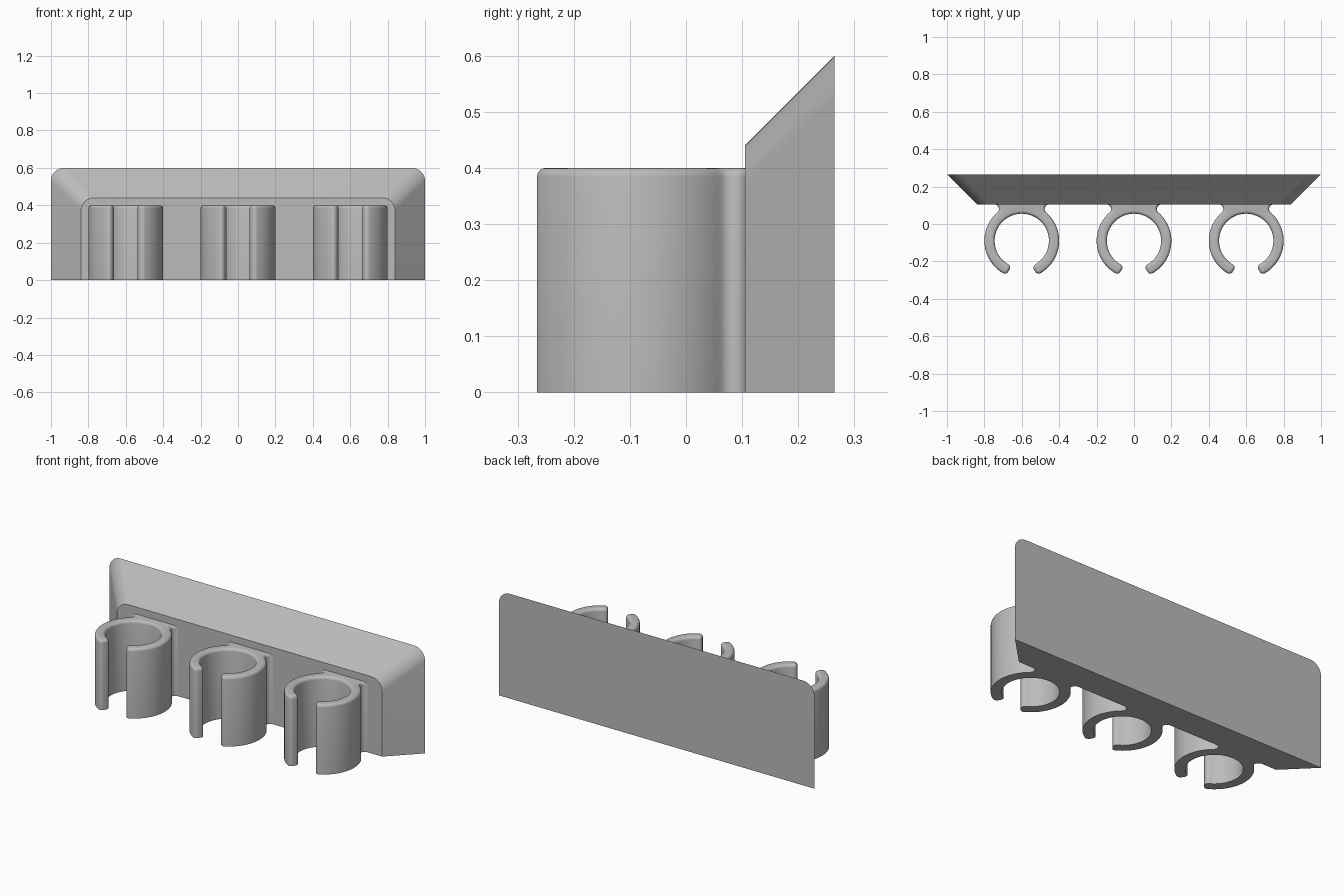
import bpy, bmesh
from math import sin, cos, radians, hypot, atan2, pi

if "Cube" in bpy.data.objects:
    bpy.data.objects.remove(bpy.data.objects["Cube"], do_unlink=True)

grey = bpy.data.materials.new("plain_grey")
grey.use_nodes = True
colour = (0.5, 0.5, 0.5, 1)
grey.diffuse_color = colour
grey.node_tree.nodes["Principled BSDF"].inputs["Base Color"].default_value = colour


def finish(bm, name, x=0):
    bmesh.ops.recalc_face_normals(bm, faces=bm.faces[:])
    mesh = bpy.data.meshes.new(name)
    bm.to_mesh(mesh)
    bm.free()
    mesh.materials.append(grey)
    obj = bpy.data.objects.new(name, mesh)
    obj.location.x = x
    bpy.context.collection.objects.link(obj)
    bpy.ops.object.select_all(action="DESELECT")
    obj.select_set(True)
    bpy.context.view_layer.objects.active = obj
    bpy.ops.object.shade_smooth_by_angle(angle=radians(35))
    return obj


def sweep(start, end, steps):
    return [start + (end - start) * i / steps for i in range(steps + 1)]


# Wall plate: rounded-top outline lofted outward at 45 degrees
FRONT, BACK, CORNER = 0.105, 0.265, 0.07


def plate_loop(bm, half_width, height, y):
    right = [(half_width, 0)]
    right += [(half_width - CORNER + CORNER * cos(a), height - CORNER + CORNER * sin(a))
              for a in sweep(0, pi / 2, 12)]
    outline = right + [(-x, z) for x, z in reversed(right)]
    return [bm.verts.new((x, y, z)) for x, z in outline]


bm = bmesh.new()
near = plate_loop(bm, 0.84, 0.44, FRONT)
far = plate_loop(bm, 1.0, 0.6, BACK)
bm.faces.new(near)
bm.faces.new(far)
for i in range(len(near)):
    j = (i + 1) % len(near)
    bm.faces.new((near[i], near[j], far[j], far[i]))
finish(bm, "wall_plate")

# Clip outline: open ring with rounded tips and a filleted neck
CY, INNER, OUTER, TIP, FILLET = -0.09, 0.145, 0.2, 0.02, 0.025
GAP = radians(30)


def polar(r, a):
    return (r * sin(a), CY - r * cos(a))


def clip_half():
    fy = FRONT - FILLET
    fx = ((OUTER + FILLET) ** 2 - (fy - CY) ** 2) ** 0.5
    pts = [polar(INNER, a) for a in sweep(pi, GAP, 40)]
    for t in sweep(0, pi / 2, 6)[1:]:
        r = INNER + TIP * (1 - cos(t))
        pts.append(polar(r, GAP - TIP * sin(t) / r))
    for t in sweep(pi / 2, 0, 6):
        r = OUTER - TIP * (1 - cos(t))
        pts.append(polar(r, GAP - TIP * sin(t) / r))
    touch = pi - atan2(fx, fy - CY)
    pts += [polar(OUTER, a) for a in sweep(GAP, touch, 32)[1:]]
    begin = atan2(CY - fy, -fx) + 2 * pi
    pts += [(fx + FILLET * cos(a), fy + FILLET * sin(a))
            for a in sweep(begin, pi / 2, 10)[1:]]
    # the root is buried in the plate
    pts.append((fx + FILLET, FRONT + 0.03))
    return pts


def clip(name, x):
    half = clip_half()
    half[0] = (0, half[0][1])
    outline = half + [(-px, py) for px, py in reversed(half[1:])]
    bm = bmesh.new()
    base = bm.faces.new([bm.verts.new((px, py, 0)) for px, py in outline])
    top = bmesh.ops.extrude_face_region(bm, geom=[base], use_keep_orig=True)
    verts = [g for g in top["geom"] if isinstance(g, bmesh.types.BMVert)]
    bmesh.ops.translate(bm, verts=verts, vec=(0, 0, 0.4))
    bmesh.ops.recalc_face_normals(bm, faces=bm.faces[:])
    # soften the upper rim
    rim = [e for e in bm.edges if all(v.co.z > 0.3 for v in e.verts)]
    bmesh.ops.bevel(bm, geom=rim, offset=0.016, offset_type="OFFSET", segments=4,
                    profile=0.5, affect="EDGES", clamp_overlap=False)
    finish(bm, name, x)


for name, x in (("right_clip", -0.6), ("middle_clip", 0), ("left_clip", 0.6)):
    clip(name, x)
